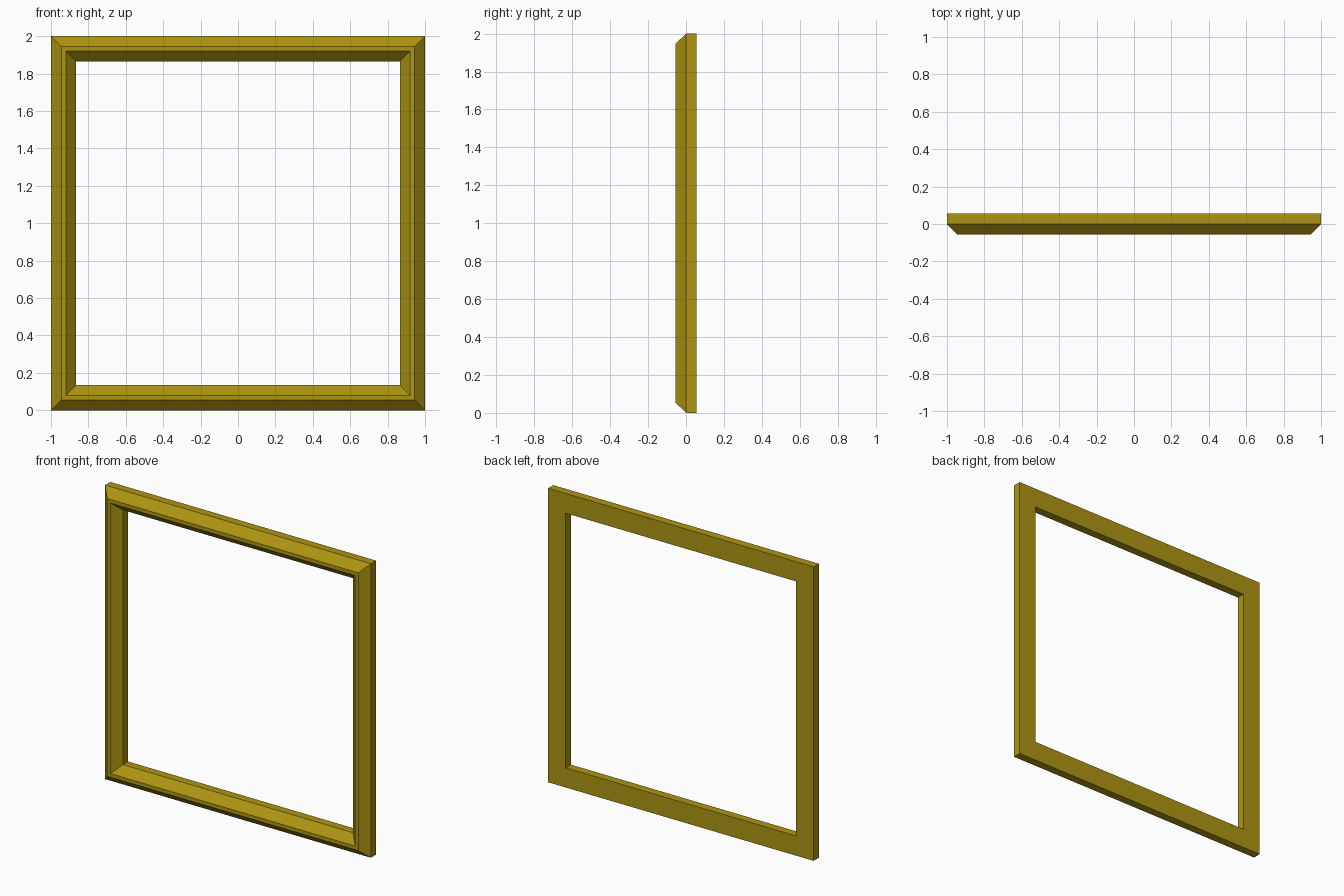
import bpy, bmesh

if "Cube" in bpy.data.objects:
    bpy.data.objects.remove(bpy.data.objects["Cube"])

# Moulding cross-section: (half size of the square ring, depth y)
PROFILE = [(1.0, 0.056), (1.0, 0.0), (0.945, -0.056),
           (0.92, -0.056), (0.866, 0.0), (0.866, 0.056)]
CORNERS = [(-1, -1), (1, -1), (1, 1), (-1, 1)]

# Square frame: the profile swept round four mitred corners
bm = bmesh.new()
rings = [[bm.verts.new((sx * h, y, 1 + sz * h)) for sx, sz in CORNERS]
         for h, y in PROFILE]
for i, ring in enumerate(rings):
    nxt = rings[(i + 1) % len(rings)]
    for k in range(4):
        j = (k + 1) % 4
        bm.faces.new((ring[k], ring[j], nxt[j], nxt[k]))
bmesh.ops.recalc_face_normals(bm, faces=bm.faces)
mesh = bpy.data.meshes.new("square_frame")
bm.to_mesh(mesh)
bm.free()

# Dull gold finish
gold = bpy.data.materials.new("dull_gold")
gold.diffuse_color = (0.42, 0.30, 0.006, 1)
gold.use_nodes = True
gold.node_tree.nodes["Principled BSDF"].inputs["Base Color"].default_value = gold.diffuse_color
mesh.materials.append(gold)

frame = bpy.data.objects.new("square_frame", mesh)
bpy.context.collection.objects.link(frame)
